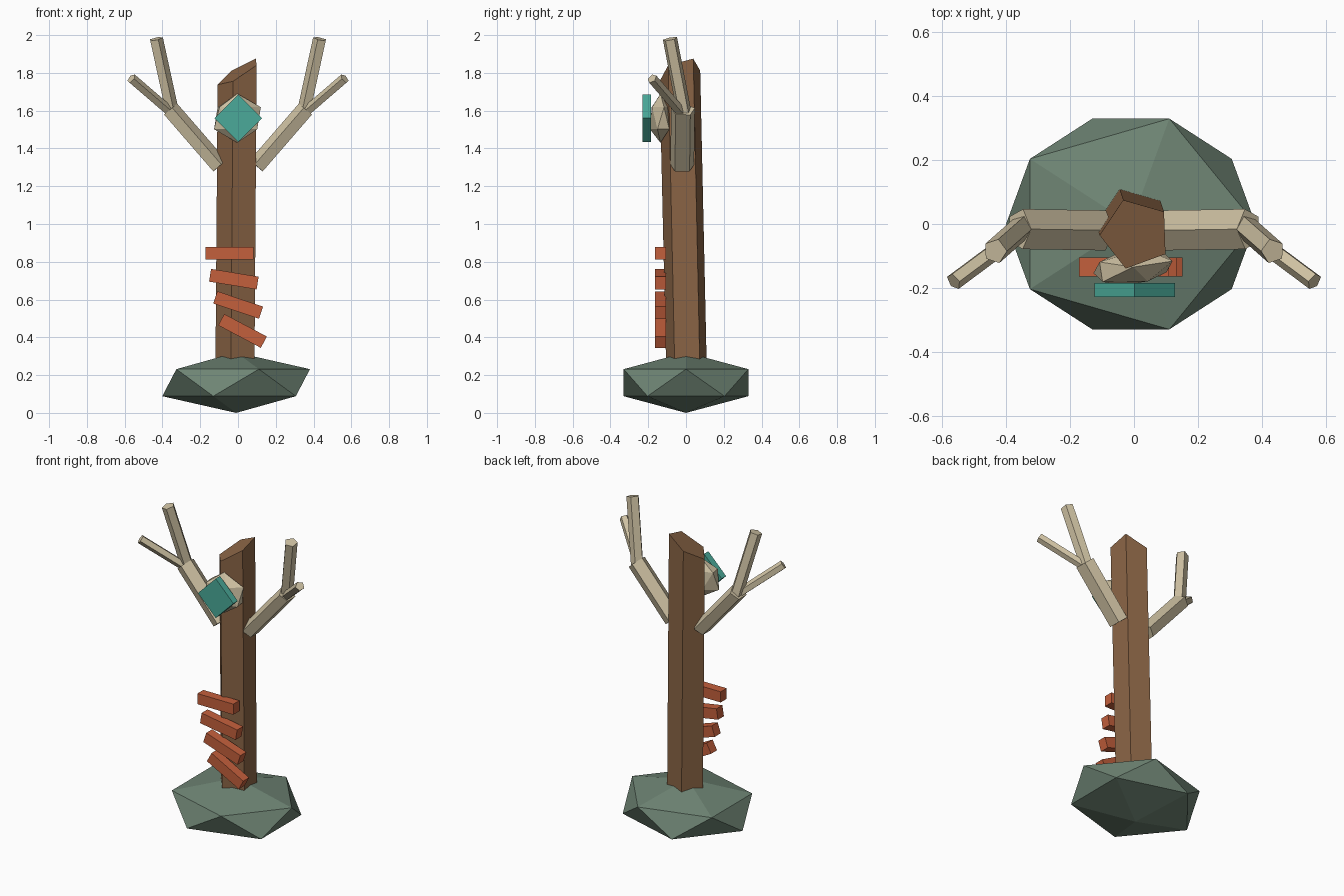
import bpy, bmesh
from math import cos, sin, radians, tau
from mathutils import Vector, Matrix

cube = bpy.data.objects.get("Cube")
if cube:
    bpy.data.objects.remove(cube, do_unlink=True)


def material(name, r, g, b):
    m = bpy.data.materials.new(name)
    m.use_nodes = True
    m.diffuse_color = (r, g, b, 1)
    bsdf = next(n for n in m.node_tree.nodes if n.type == 'BSDF_PRINCIPLED')
    bsdf.inputs["Base Color"].default_value = (r, g, b, 1)
    bsdf.inputs["Roughness"].default_value = 0.9
    return m


brown = material("brown wood", 0.258, 0.130, 0.061)
bone = material("pale bone", 0.624, 0.539, 0.366)
green = material("mossy stone", 0.156, 0.231, 0.174)
red = material("red cloth", 0.552, 0.115, 0.045)
teal = material("teal gem", 0.069, 0.402, 0.319)


def finish(name, bm, mat):
    bmesh.ops.recalc_face_normals(bm, faces=bm.faces[:])
    mesh = bpy.data.meshes.new(name)
    bm.to_mesh(mesh)
    bm.free()
    mesh.materials.append(mat)
    ob = bpy.data.objects.new(name, mesh)
    bpy.context.collection.objects.link(ob)
    return ob


def prism(name, low, high, mat):
    """Closed solid between two matching rings of points."""
    bm = bmesh.new()
    a = [bm.verts.new(p) for p in low]
    b = [bm.verts.new(p) for p in high]
    bm.faces.new(a)
    bm.faces.new(b)
    for i in range(len(a)):
        j = (i + 1) % len(a)
        bm.faces.new((a[i], a[j], b[j], b[i]))
    return finish(name, bm, mat)


def stick(name, start, end, width, height, mat):
    """Five-sided stick with its ridge on the upper side."""
    start, end = Vector(start), Vector(end)
    d = (end - start).normalized()
    side = Vector((0, 1, 0)).cross(d).cross(d).normalized()
    up = side.cross(d)
    if up.z < 0:
        up = -up
    ring = [up * height * cos(tau * k / 5) + side * width * sin(tau * k / 5)
            for k in range(5)]
    return prism(name, [start + o for o in ring], [end + o for o in ring], mat)


def rock(name, centre, size, yaw, mat):
    bm = bmesh.new()
    bmesh.ops.create_icosphere(bm, subdivisions=1, radius=1)
    bm.transform(Matrix.Translation(centre) @ Matrix.Rotation(yaw, 4, 'Z')
                 @ Matrix.Diagonal((*size, 1)))
    return finish(name, bm, mat)


def block(name, centre, size, tilt, mat):
    bm = bmesh.new()
    bmesh.ops.create_cube(bm, size=1)
    bm.transform(Matrix.Translation(centre) @ Matrix.Rotation(radians(tilt), 4, 'Y')
                 @ Matrix.Diagonal((*size, 1)))
    return finish(name, bm, mat)


# Base stone
rock("base_stone", (-0.01, 0, 0.16), (0.437, 0.388, 0.16), 0, green)

# Leaning post with a slanted top
ring = [Vector((0.113 * cos(radians(38 + 72 * k)), 0.113 * sin(radians(38 + 72 * k)), 0))
        for k in range(5)]
low = [p + Vector((-0.007, 0.005, 0.18)) for p in ring]
high = [p + Vector((0.005, -0.031, 1.804 + 0.58 * p.x + 0.28 * p.y)) for p in ring]
prism("post", low, high, brown)

# Antler branches, mirrored
for s, label in ((1, "left"), (-1, "right")):
    stick(label + "_branch", (s * 0.10, -0.02, 1.305), (s * 0.36, -0.016, 1.605),
          0.066, 0.05, bone)
    stick(label + "_upper_twig", (s * 0.35, -0.01, 1.59), (s * 0.435, -0.085, 1.98),
          0.04, 0.038, bone)
    stick(label + "_lower_twig", (s * 0.35, -0.02, 1.585), (s * 0.565, -0.18, 1.77),
          0.028, 0.028, bone)

# Face boulder and diamond gem
rock("face_boulder", (-0.003, -0.135, 1.56), (0.14, 0.06, 0.13), 0.15, bone)
block("gem", (0.002, -0.207, 1.56), (0.178, 0.044, 0.178), 45, teal)

# Cloth bars fanning down the front
for i in range(4):
    block(f"cloth_bar_{i + 1}", (-0.045 + 0.023 * i, -0.135, 0.845 - 0.137 * i),
          (0.255, 0.06, 0.068), 9.3 * i, red)
